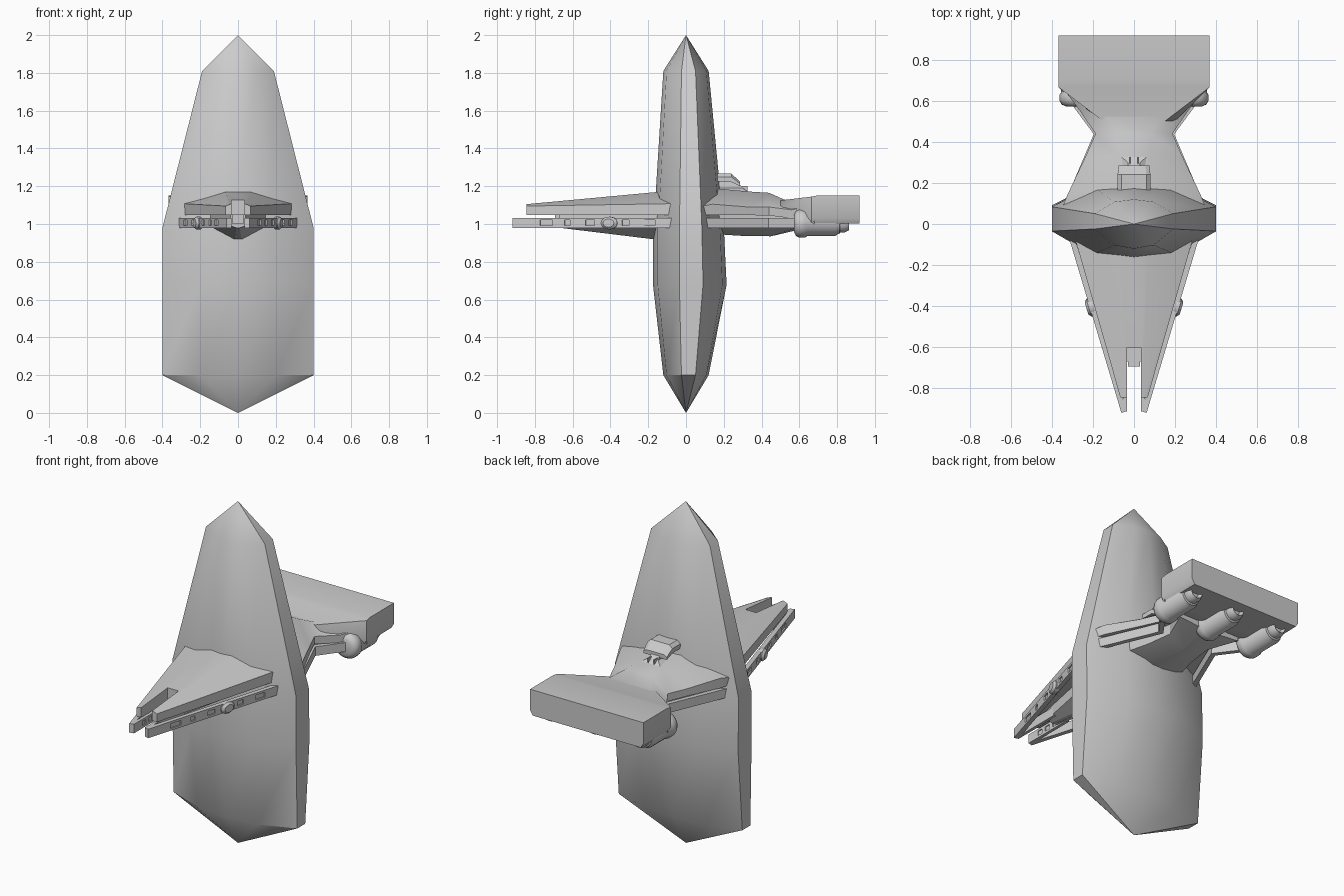
import bpy, bmesh, math
from mathutils import Vector

if "Cube" in bpy.data.objects:
    bpy.data.objects.remove(bpy.data.objects["Cube"])


def finish(name, bm, smooth=35, mirror=False):
    bmesh.ops.remove_doubles(bm, verts=bm.verts, dist=1e-5)
    bmesh.ops.recalc_face_normals(bm, faces=bm.faces)
    me = bpy.data.meshes.new(name)
    bm.to_mesh(me)
    bm.free()
    ob = bpy.data.objects.new(name, me)
    bpy.context.collection.objects.link(ob)
    bpy.ops.object.select_all(action='DESELECT')
    ob.select_set(True)
    bpy.context.view_layer.objects.active = ob
    if smooth:
        bpy.ops.object.shade_smooth_by_angle(angle=math.radians(smooth))
    if mirror:
        ob.modifiers.new("mirror", 'MIRROR')
    return ob


def add_loft(bm, rings):
    """Skin a row of closed rings and cap both ends."""
    vs = [[bm.verts.new(p) for p in r] for r in rings]
    n = len(rings[0])
    for a, b in zip(vs, vs[1:]):
        for i in range(n):
            bm.faces.new((a[i], a[(i + 1) % n], b[(i + 1) % n], b[i]))
    bm.faces.new(vs[0])
    bm.faces.new(vs[-1])


def loft(name, rings, smooth=35):
    bm = bmesh.new()
    add_loft(bm, rings)
    return finish(name, bm, smooth)


def sym(y, half):
    """Ring in the xz plane from its right half, listed bottom to top."""
    return [(x, y, z) for x, z in half] + [(-x, y, z) for x, z in reversed(half)]


def add_beam(bm, p, q, width, z0, z1):
    """Box beam whose centreline runs from p to q in plan."""
    p, q = Vector(p), Vector(q)
    d = (q - p).normalized()
    s = Vector((-d.y, d.x)) * width / 2
    add_loft(bm, [[(*(c - s), z0), (*(c + s), z0), (*(c + s), z1), (*(c - s), z1)]
                  for c in (p, q)])


def cut(ob, cutter):
    cutter.hide_render = True
    cutter.hide_set(True)
    m = ob.modifiers.new("cut", 'BOOLEAN')
    m.operation, m.object, m.solver = 'DIFFERENCE', cutter, 'EXACT'


# Tall lens-shaped hull
def hull_ring(z, w, f, b):
    right = [(0, -f), (.5 * w, -.86 * f), (w, -.2 * f), (w, .42 * b), (.5 * w, .9 * b), (0, b)]
    return [(x, y, z) for x, y in right] + [(-x, y, z) for x, y in right[-2:0:-1]]


hull_rows = [(.2, .4, .12, .12), (.68, .4, .175, .215), (.98, .4, .175, .2),
             (1.17, .352, .16, .182), (1.81, .19, .12, .12)]
bm = bmesh.new()
rings = [hull_ring(*r) for r in hull_rows]
vs = [[bm.verts.new(p) for p in r] for r in rings]
for a, b in zip(vs, vs[1:]):
    for i in range(10):
        bm.faces.new((a[i], a[(i + 1) % 10], b[(i + 1) % 10], b[i]))
for row, z in ((vs[0], 0), (vs[-1], 2)):
    tip = bm.verts.new((0, 0, z))
    for i in range(10):
        bm.faces.new((row[i], row[(i + 1) % 10], tip))
finish("main_hull", bm, 33)

# Forked front deck with a slot between the prongs
deck = loft("front_deck", [
    sym(-.06, [(.29, 1.047), (.29, 1.108), (.07, 1.178)]),
    sym(-.845, [(.066, 1.047), (.066, 1.095), (.042, 1.105)])], 25)
bm = bmesh.new()
add_beam(bm, (0, -.6), (0, -1), .07, .9, 1.3)
cut(deck, finish("slot_cutter", bm, 0))

# Front keel below the deck
loft("front_keel", [
    sym(-.08, [(.02, .908), (.16, .985), (.16, 1.05)]),
    sym(-.67, [(.01, .98), (.04, .99), (.04, 1.05)])], 25)
bm = bmesh.new()
add_beam(bm, (-.028, -.65), (.028, -.65), .085, 1.0, 1.05)
finish("fork_block", bm, 0)

# Side rails with recessed windows
outer = (Vector((.305, -.06)), Vector((.049, -.915)))
bm = bmesh.new()
add_beam(bm, *outer, .026, .98, 1.033)
front_rail = finish("front_outer_rail", bm, 0)
bm = bmesh.new()
add_beam(bm, (.044, -.6), (.044, -.912), .018, .98, 1.033)
inner_rail = finish("front_inner_rail", bm, 0)
side = Vector((.958, -.287)) * .013
bm = bmesh.new()
for t, l in ((.15, .03), (.3, .02), (.52, .025), (.66, .015), (.79, .035)):
    c = outer[0].lerp(outer[1], t) + side
    d = (outer[1] - outer[0]).normalized() * l
    add_beam(bm, c - d, c + d, .016, .993, 1.02)
cut(front_rail, finish("outer_window_cutter", bm, 0))
bm = bmesh.new()
for y in (-.68, -.74, -.8):
    add_beam(bm, (.035, y), (.035, y - .035), .012, .993, 1.02)
cut(inner_rail, finish("inner_window_cutter", bm, 0))
for r in (front_rail, inner_rail):
    r.modifiers.new("mirror", 'MIRROR').use_clip = False

# Docking ports on the front rails
bm = bmesh.new()
c0, out = outer[0].lerp(outer[1], .4), Vector((.958, -.287))
along = Vector((.287, .958))
rings = []
for o, r in ((-.005, .045), (.018, .045), (.03, .03)):
    c = c0 + out * o
    rings.append([(*(c + along * r * math.cos(k * math.tau / 12)),
                   1.005 + .75 * r * math.sin(k * math.tau / 12)) for k in range(12)])
add_loft(bm, rings)
finish("docking_port", bm, 35, True)

# Rear deck, narrowing to a waist
loft("rear_deck", [
    sym(.09, [(.34, 1.047), (.345, 1.095), (.09, 1.19)]),
    sym(.14, [(.325, 1.047), (.325, 1.105), (.09, 1.19)]),
    sym(.33, [(.235, 1.047), (.235, 1.09), (.08, 1.172)]),
    sym(.44, [(.187, 1.045), (.187, 1.09), (.08, 1.165)]),
    sym(.56, [(.27, 1.03), (.27, 1.075), (.16, 1.112)]),
    sym(.68, [(.36, 1.0), (.36, 1.1), (.3, 1.14)])], 40)

# Engine block across the stern
loft("engine_block", [
    sym(.5, [(.19, 1.045), (.2, 1.085), (.15, 1.125)]),
    sym(.665, [(.35, 1.0), (.367, 1.03), (.367, 1.145)]),
    sym(.7, [(.35, 1.0), (.367, 1.03), (.367, 1.152)]),
    sym(.918, [(.35, 1.002), (.367, 1.03), (.367, 1.152)])], 45)

# Rear keel and rails
loft("rear_keel", [
    sym(.1, [(.03, .95), (.2, .985), (.2, 1.05)]),
    sym(.3, [(.03, .937), (.15, .985), (.15, 1.05)]),
    sym(.45, [(.03, .935), (.13, .985), (.13, 1.05)]),
    sym(.62, [(.03, .975), (.2, .99), (.2, 1.05)])], 25)
bm = bmesh.new()
add_beam(bm, (.325, .1), (.178, .445), .026, .98, 1.033)
add_beam(bm, (.178, .435), (.3, .6), .026, .98, 1.033)
finish("rear_rail", bm, 0, True)

# Bridge tower on its neck
loft("bridge_head", [
    sym(.13, [(.08, 1.225), (.08, 1.25), (.06, 1.267)]),
    sym(.24, [(.08, 1.222), (.08, 1.25), (.06, 1.267)]),
    sym(.285, [(.075, 1.2), (.075, 1.215), (.055, 1.225)])], 25)
loft("bridge_neck", [
    [(-w, .13, z), (w, .13, z), (w, y, z), (-w, y, z)]
    for w, y, z in ((.1, .36, 1.15), (.03, .3, 1.19), (.025, .26, 1.24))], 25)
bm = bmesh.new()
add_beam(bm, (.02, .27), (.02, .325), .006, 1.17, 1.2)
finish("bridge_strut", bm, 0, True)

# Three engine nacelles, turned from one profile
profile = [(.572, .045), (.582, .066), (.6, .075), (.63, .075), (.642, .067), (.79, .067),
           (.803, .057), (.812, .057), (.815, .048), (.84, .048), (.862, .036), (.845, .022)]
for i, x in enumerate((-.287, 0, .287)):
    loft("engine_nacelle_%d" % (i + 1), [
        [(x + r * math.cos(k * math.tau / 20), y, 1.003 + r * math.sin(k * math.tau / 20))
         for k in range(20)] for y, r in profile], 40)
